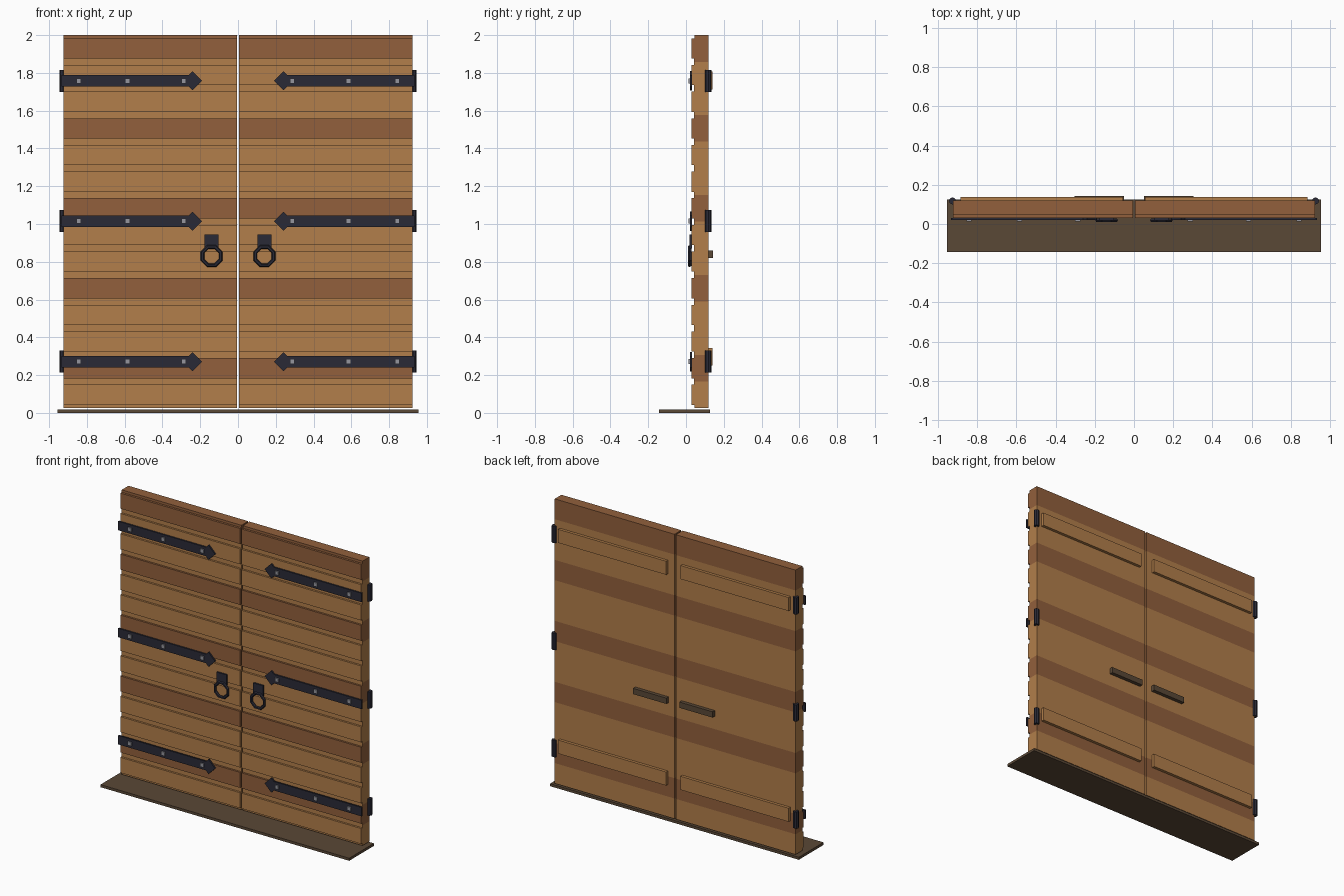
import bpy, bmesh, math
from mathutils import Matrix

if "Cube" in bpy.data.objects:
    bpy.data.objects.remove(bpy.data.objects["Cube"])


def material(name, rgb):
    m = bpy.data.materials.new(name)
    m.diffuse_color = (*rgb, 1)
    m.use_nodes = True
    m.node_tree.nodes["Principled BSDF"].inputs["Base Color"].default_value = m.diffuse_color
    return m


LIGHT = material("light wood", (0.445, 0.209, 0.069))
DARK = material("dark wood", (0.287, 0.117, 0.045))
IRON = material("black iron", (0.023, 0.023, 0.037))
STEEL = material("grey steel", (0.305, 0.305, 0.342))
SILL = material("weathered brown", (0.102, 0.065, 0.037))


def finish(bm, name, mat):
    bmesh.ops.recalc_face_normals(bm, faces=bm.faces)
    me = bpy.data.meshes.new(name)
    bm.to_mesh(me)
    bm.free()
    me.materials.append(mat)
    ob = bpy.data.objects.new(name, me)
    bpy.context.collection.objects.link(ob)
    return ob


def box(name, mat, x, y, z):
    """Box from three (low, high) ranges."""
    bm = bmesh.new()
    size = [abs(r[1] - r[0]) for r in (x, y, z)]
    mid = [(r[0] + r[1]) / 2 for r in (x, y, z)]
    bmesh.ops.create_cube(bm, size=1, matrix=Matrix.Translation(mid) @ Matrix.Diagonal((*size, 1)))
    return finish(bm, name, mat)


def plate(name, mat, pts, y0, y1):
    """Outline in x, z extruded along y."""
    bm = bmesh.new()
    f = bm.faces.new([bm.verts.new((x, y0, z)) for x, z in pts])
    ext = bmesh.ops.extrude_face_region(bm, geom=[f])
    bmesh.ops.translate(bm, vec=(0, y1 - y0, 0),
                        verts=[v for v in ext["geom"] if isinstance(v, bmesh.types.BMVert)])
    return finish(bm, name, mat)


# threshold
box("threshold", SILL, (-0.955, 0.955), (-0.144, 0.126), (0, 0.018))

BOTTOM, TOP, COUNT = 0.025, 2.0, 14
PITCH = (TOP - BOTTOM) / COUNT
GAP = 0.017  # half of the groove between raised boards

for s, side in ((-1, "left"), (1, "right")):
    span = (s * 0.005, s * 0.925)

    # planks: full core with a raised front board, every third one dark
    for i in range(COUNT):
        hi = TOP - i * PITCH
        lo = hi - PITCH
        mat = DARK if i % 3 == 0 else LIGHT
        box(f"{side}_plank_core", mat, span, (0.045, 0.119), (lo, hi))
        box(f"{side}_plank_face", mat, span, (0.03, 0.0455), (lo + GAP, hi - GAP))
        if i:  # light groove lining between boards
            box(f"{side}_groove", LIGHT, span, (0.0435, 0.0455), (hi - GAP, hi + GAP))

    # strap hinges with diamond tip, rivets and barrel
    for z in (1.758, 1.015, 0.271):
        h, d = 0.031, 0.051
        pts = [(0.935, z - h), (0.935, z + h), (0.241 + d - h, z + h), (0.241, z + d),
               (0.19, z), (0.241, z - d), (0.241 + d - h, z - h)]
        plate(f"{side}_strap", IRON, [(s * x, zz) for x, zz in pts], 0.02, 0.031)
        for x in (0.287, 0.585, 0.843):
            box(f"{side}_rivet", STEEL, (s * x - 0.013, s * x + 0.013), (0.012, 0.021),
                (z - 0.013, z + 0.013))
        bm = bmesh.new()
        bmesh.ops.create_cone(bm, cap_ends=True, segments=8, radius1=0.018, radius2=0.018,
                              depth=0.116, matrix=Matrix.Translation((s * 0.927, 0.118, z)))
        finish(bm, f"{side}_hinge_barrel", IRON)

    # ring pull on its backplate
    box(f"{side}_pull_plate", IRON, (s * 0.103, s * 0.178), (0.019, 0.031), (0.87, 0.945))
    bpy.ops.mesh.primitive_torus_add(major_segments=8, minor_segments=6,
                                     major_radius=0.052, minor_radius=0.0105)
    ring = bpy.context.object
    ring.name = f"{side}_pull_ring"
    ring.data.transform(Matrix.Translation((s * 0.14, 0.019, 0.83))
                        @ Matrix.Rotation(math.pi / 2, 4, "X")
                        @ Matrix.Rotation(math.pi / 8, 4, "Z"))
    ring.data.materials.append(IRON)

    # back battens and back handle bar
    for z in (1.76, 0.297):
        box(f"{side}_batten", LIGHT, (s * 0.055, s * 0.885), (0.115, 0.139), (z - 0.047, z + 0.047))
    box(f"{side}_back_handle", SILL, (s * 0.05, s * 0.305), (0.115, 0.144), (0.82, 0.86))
